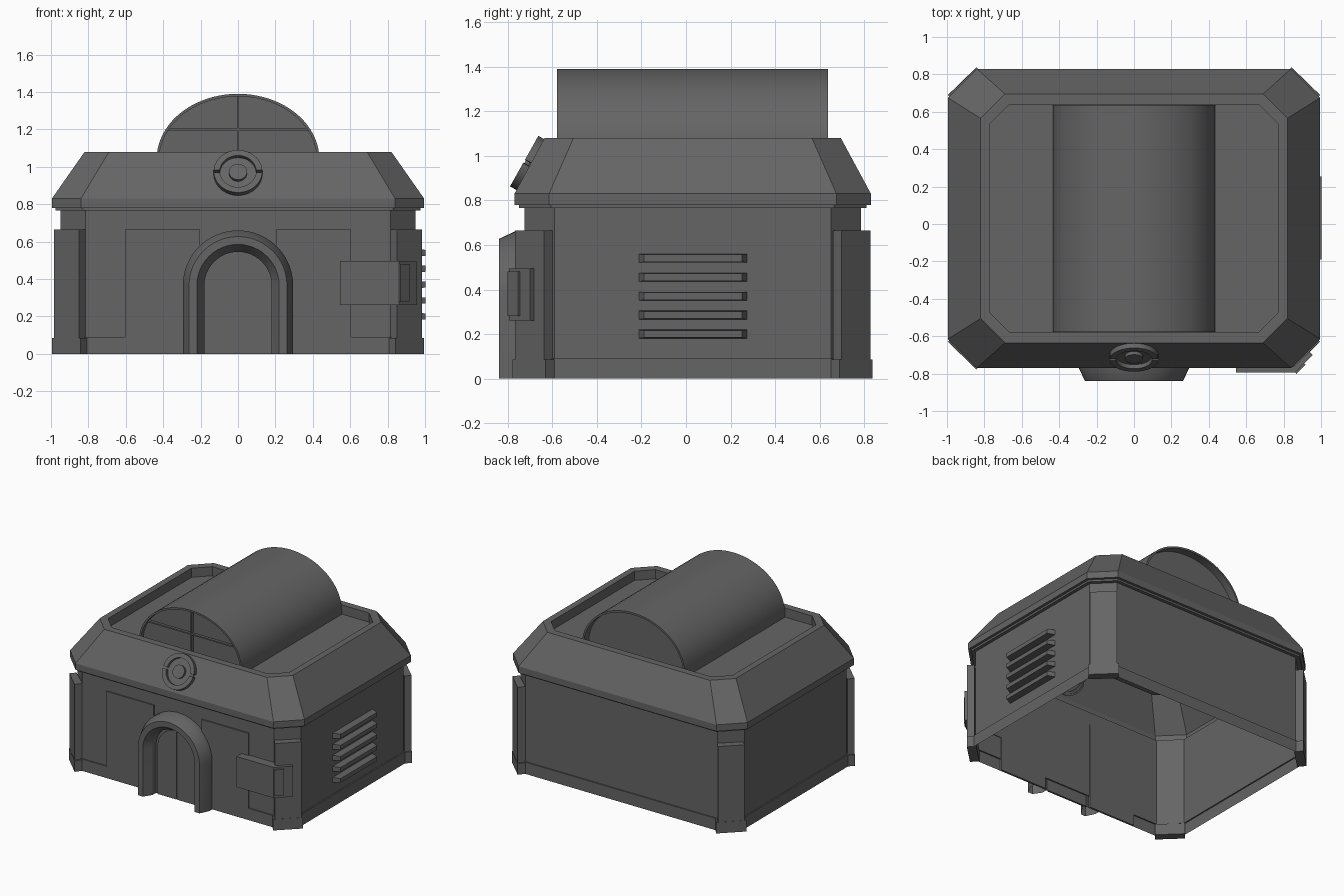
import bpy, bmesh, math
from mathutils import Matrix

if "Cube" in bpy.data.objects:
    bpy.data.objects.remove(bpy.data.objects["Cube"])

GREY = (0.13, 0.13, 0.13, 1)
mat = bpy.data.materials.new("dark grey")
mat.use_nodes = True
mat.diffuse_color = GREY
mat.node_tree.nodes["Principled BSDF"].inputs["Base Color"].default_value = GREY

MID_Y = 0.03     # centre of the body, front to back


def finish(name, bm, smooth=False):
    bmesh.ops.recalc_face_normals(bm, faces=bm.faces)
    mesh = bpy.data.meshes.new(name)
    bm.to_mesh(mesh)
    bm.free()
    mesh.materials.append(mat)
    obj = bpy.data.objects.new(name, mesh)
    bpy.context.collection.objects.link(obj)
    if smooth:
        bpy.ops.object.select_all(action='DESELECT')
        obj.select_set(True)
        bpy.context.view_layer.objects.active = obj
        bpy.ops.object.shade_smooth_by_angle(angle=math.radians(30))
    return obj


def loft(name, rings, closed=True, cap_start=False, cap_end=False, smooth=False):
    """Skin a list of equally long point rings."""
    bm = bmesh.new()
    loops = [[bm.verts.new(p) for p in ring] for ring in rings]
    n = len(loops[0])
    for a, b in zip(loops, loops[1:]):
        for i in range(n if closed else n - 1):
            j = (i + 1) % n
            bm.faces.new((a[i], a[j], b[j], b[i]))
    if cap_start:
        bm.faces.new(loops[0])
    if cap_end:
        bm.faces.new(loops[-1])
    return finish(name, bm, smooth)


def prism(name, outline, z0, z1):
    """Extrude a plan outline upward."""
    return loft(name, [[(x, y, z) for x, y in outline] for z in (z0, z1)],
                cap_start=True, cap_end=True)


def box(name, x0, x1, y0, y1, z0, z1):
    return prism(name, [(x0, y0), (x1, y0), (x1, y1), (x0, y1)], z0, z1)


def octagon(hx, hy, c, z):
    pts = [(hx - c, -hy), (hx, c - hy), (hx, hy - c), (hx - c, hy)]
    pts += [(-x, -y) for x, y in pts]
    return [(x, y + MID_Y, z) for x, y in pts]


# Walls, stepped eave, sloping parapet and sunken roof: one open-bottomed shell
levels = [(0.96, 0.765, 0.14, 0), (0.96, 0.765, 0.14, 0.09),
          (0.95, 0.755, 0.135, 0.09), (0.95, 0.755, 0.135, 0.765),
          (0.975, 0.78, 0.145, 0.765), (0.975, 0.78, 0.145, 0.78),
          (0.995, 0.8, 0.155, 0.78), (0.995, 0.8, 0.155, 0.83),
          (0.82, 0.665, 0.13, 1.08), (0.77, 0.61, 0.105, 1.08),
          (0.77, 0.61, 0.105, 1.01)]
loft("body_shell", [octagon(*lv) for lv in levels], cap_end=True)

# Corner pillars with wider feet
pillar = [(0.815, 0.755), (0.85, 0.797), (0.985, 0.668), (0.95, 0.63)]
foot = [(0.8, 0.755), (0.842, 0.808), (0.995, 0.66), (0.95, 0.61)]
for sx, side in ((1, "left"), (-1, "right")):
    for sy, end in ((-1, "front"), (1, "back")):
        for part, plan, top in (("pillar", pillar, 0.665), ("pillar_foot", foot, 0.085)):
            prism(f"{end}_{side}_{part}",
                  [(sx * x, sy * y + MID_Y) for x, y in plan], 0, top)
    # Raised panels beside the doorway, flush with the plinth
    xs = sorted((sx * 0.203, sx * 0.603))
    box(f"front_{side}_panel", *xs, -0.735, -0.72, 0, 0.665)


# Arched doorway
def arch(r, y, a0=0.0, a1=math.pi, steps=24):
    pts = [(r * math.cos(a0 + (a1 - a0) * i / steps), y,
            0.365 + r * math.sin(a0 + (a1 - a0) * i / steps)) for i in range(steps + 1)]
    return [(pts[0][0], y, 0)] + pts + [(pts[-1][0], y, 0)]


profile = [(0.295, -0.725), (0.295, -0.77), (0.262, -0.84),
           (0.22, -0.84), (0.18, -0.78), (0.18, -0.73)]
loft("door_frame", [arch(r, y) for r, y in profile], closed=False, smooth=True)
loft("door_back", [arch(0.185, -0.73), arch(0.185, -0.737)], cap_end=True)
for side, a0, a1 in (("left", 0, math.pi / 2), ("right", math.pi / 2, math.pi)):
    leaf = []
    for y in (-0.737, -0.745):
        sx = 1 if side == "left" else -1
        leaf.append([(x + sx * 0.002, py, z) for x, py, z in arch(0.16, y, a0, a1, 12)])
    loft(f"door_leaf_{side}", leaf, cap_end=True)

# Box wrapped round the front left corner, with a small plate
prism("corner_box", [(0.545, -0.795), (0.86, -0.795), (0.955, -0.7),
                     (0.9, -0.645), (0.8, -0.72), (0.545, -0.72)], 0.26, 0.495)
prism("corner_box_plate", [(0.862, -0.793), (0.868, -0.802),
                           (0.917, -0.753), (0.91, -0.745)], 0.28, 0.48)

# Louvre bars on the left wall, with tapered ends
for i in range(5):
    z = 0.2 + 0.085 * i
    rings = []
    for x, inset, h in ((0.945, 0, 0.02), (1.003, 0.025, 0.016)):
        y0, y1 = -0.213 + inset, 0.277 - inset
        rings.append([(x, y0, z - h), (x, y1, z - h), (x, y1, z + h), (x, y0, z + h)])
    loft(f"louvre_{i + 1}", rings, cap_end=True)


# Barrel vault on the roof
def vault(inset, y, steps=40):
    a, b = 0.435 - inset, 0.35 - inset
    pts = [(a * math.cos(math.pi * i / steps), y, 1.04 + b * math.sin(math.pi * i / steps))
           for i in range(steps + 1)]
    return [(a, y, 1.01)] + pts + [(-a, y, 1.01)]


FRONT, BACK, RIM = -0.578, 0.637, 0.014
loft("vault_shell", [vault(RIM, FRONT + 0.03), vault(RIM, FRONT), vault(0, FRONT),
                     vault(0, BACK), vault(RIM, BACK), vault(RIM, BACK - 0.06)],
     closed=False, cap_start=True, cap_end=True, smooth=True)
box("window_post", -0.005, 0.005, FRONT + 0.01, FRONT + 0.035, 1.01, 1.375)
box("window_rail", -0.375, 0.375, FRONT + 0.01, FRONT + 0.035, 1.195, 1.205)

# Round emblem on the front slope: base disc, split ring and hub
tilt = Matrix.Translation((0, -0.694, 0.958)) @ Matrix.Rotation(1.06, 4, 'X')


def circle(r, h, a0=0.0, a1=math.tau, steps=48):
    return [(r * math.cos(a0 + (a1 - a0) * i / steps),
             r * math.sin(a0 + (a1 - a0) * i / steps), h) for i in range(steps)]


for name, r, h in (("emblem_disc", 0.115, 0.012), ("emblem_hub", 0.048, 0.032)):
    loft(name, [circle(r, -0.01), circle(r, h)], cap_end=True,
         smooth=True).matrix_world = tilt
gap = 0.07
for name, start in (("emblem_ring_top", 0), ("emblem_ring_bottom", math.pi)):
    sections = []
    for i in range(25):
        a = start + gap + (math.pi - 2 * gap) * i / 24
        sections.append([(r * math.cos(a), r * math.sin(a), h) for r, h in
                         ((0.13, -0.005), (0.13, 0.037), (0.097, 0.037), (0.097, -0.005))])
    loft(name, sections, cap_start=True, cap_end=True, smooth=True).matrix_world = tilt
